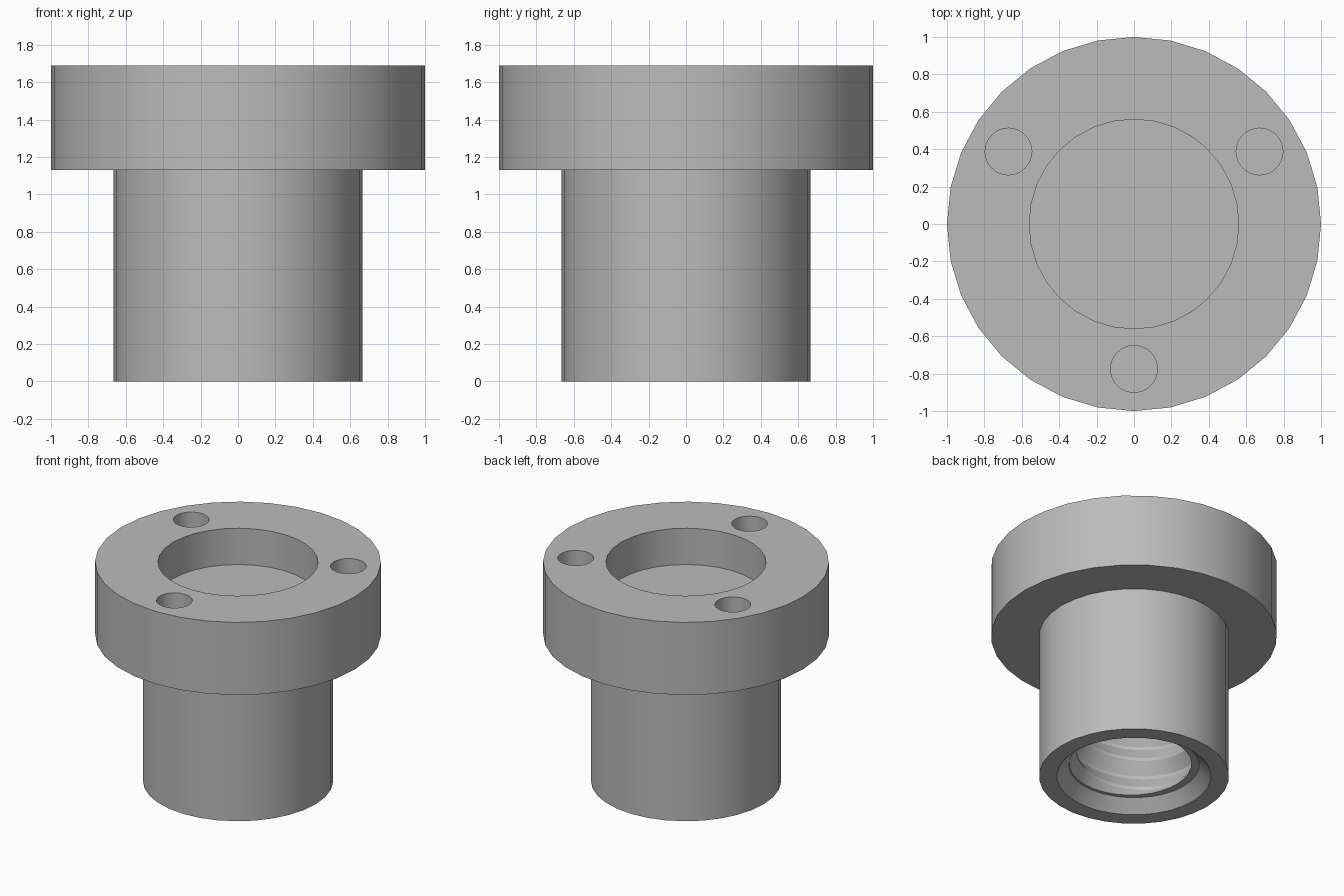
import bpy
import bmesh
import math

cube = bpy.data.objects.get("Cube")
if cube:
    bpy.data.objects.remove(cube, do_unlink=True)

SIDES = 32
TOP, FLANGE_BASE, RECESS_FLOOR = 1.69, 1.13, 1.41
BORE_TOP, THREAD_START = 1.13, 0.09
PITCH, ROOT_R, CREST_R = 0.235, 0.456, 0.40
# One thread turn: fraction of the pitch and radius
TOOTH = [(0.0, ROOT_R), (0.1, ROOT_R), (0.5, CREST_R), (0.6, CREST_R), (1.0, ROOT_R)]

grey = bpy.data.materials.new("plain grey")
grey.use_nodes = True
colour = (0.5, 0.5, 0.5, 1)
grey.diffuse_color = colour
grey.node_tree.nodes["Principled BSDF"].inputs["Base Color"].default_value = colour


def thread_radius(z, turn):
    phase = ((z - THREAD_START) / PITCH - turn) % 1.0
    for (a, ra), (b, rb) in zip(TOOTH, TOOTH[1:]):
        if phase <= b:
            return ra + (rb - ra) * (phase - a) / (b - a)
    return ROOT_R


def section(turn):
    """Radius and height points of the wall at one angle."""
    points = [(0, RECESS_FLOOR), (0.56, RECESS_FLOOR), (0.56, TOP), (1, TOP),
              (1, FLANGE_BASE), (0.665, FLANGE_BASE), (0.665, 0), (0.54, 0),
              (ROOT_R, THREAD_START)]
    turns = math.ceil((BORE_TOP - THREAD_START) / PITCH) + 1
    for k in range(-1, turns):
        for frac, _ in TOOTH[:-1]:
            z = THREAD_START + PITCH * (k + frac + turn)
            z = min(max(z, THREAD_START), BORE_TOP)
            points.append((thread_radius(z, turn), z))
    points.append((0, BORE_TOP))
    return points


# Flanged body with recess and threaded blind bore
bm = bmesh.new()
columns = []
for i in range(SIDES + 1):
    a = math.tau * i / SIDES
    columns.append([bm.verts.new((r * math.cos(a), r * math.sin(a), z))
                    for r, z in section(i / SIDES)])
for left, right in zip(columns, columns[1:]):
    for j in range(len(left) - 1):
        bm.faces.new((left[j], left[j + 1], right[j + 1], right[j]))
bmesh.ops.remove_doubles(bm, verts=bm.verts, dist=0.0002)
bmesh.ops.dissolve_degenerate(bm, edges=bm.edges, dist=0.0001)
bmesh.ops.recalc_face_normals(bm, faces=bm.faces)
mesh = bpy.data.meshes.new("flanged_body")
bm.to_mesh(mesh)
bm.free()
mesh.materials.append(grey)
body = bpy.data.objects.new("flanged_body", mesh)
bpy.context.collection.objects.link(body)

# Three blind screw holes in the flange
for i in range(3):
    a = math.radians(-90 + 120 * i)
    bpy.ops.mesh.primitive_cylinder_add(
        vertices=SIDES, radius=0.125, depth=0.56,
        location=(0.775 * math.cos(a), 0.775 * math.sin(a), TOP))
    cutter = bpy.context.object
    cutter.name = f"screw_hole_cutter_{i + 1}"
    cutter.data.materials.append(grey)
    cutter.hide_render = True
    cut = body.modifiers.new("screw_hole", 'BOOLEAN')
    cut.operation = 'DIFFERENCE'
    cut.solver = 'EXACT'
    cut.object = cutter
    bpy.ops.object.select_all(action='DESELECT')
    body.select_set(True)
    bpy.context.view_layer.objects.active = body
    bpy.ops.object.modifier_apply(modifier=cut.name)
    bpy.data.objects.remove(cutter, do_unlink=True)

bpy.ops.object.shade_smooth_by_angle(angle=math.radians(30))
